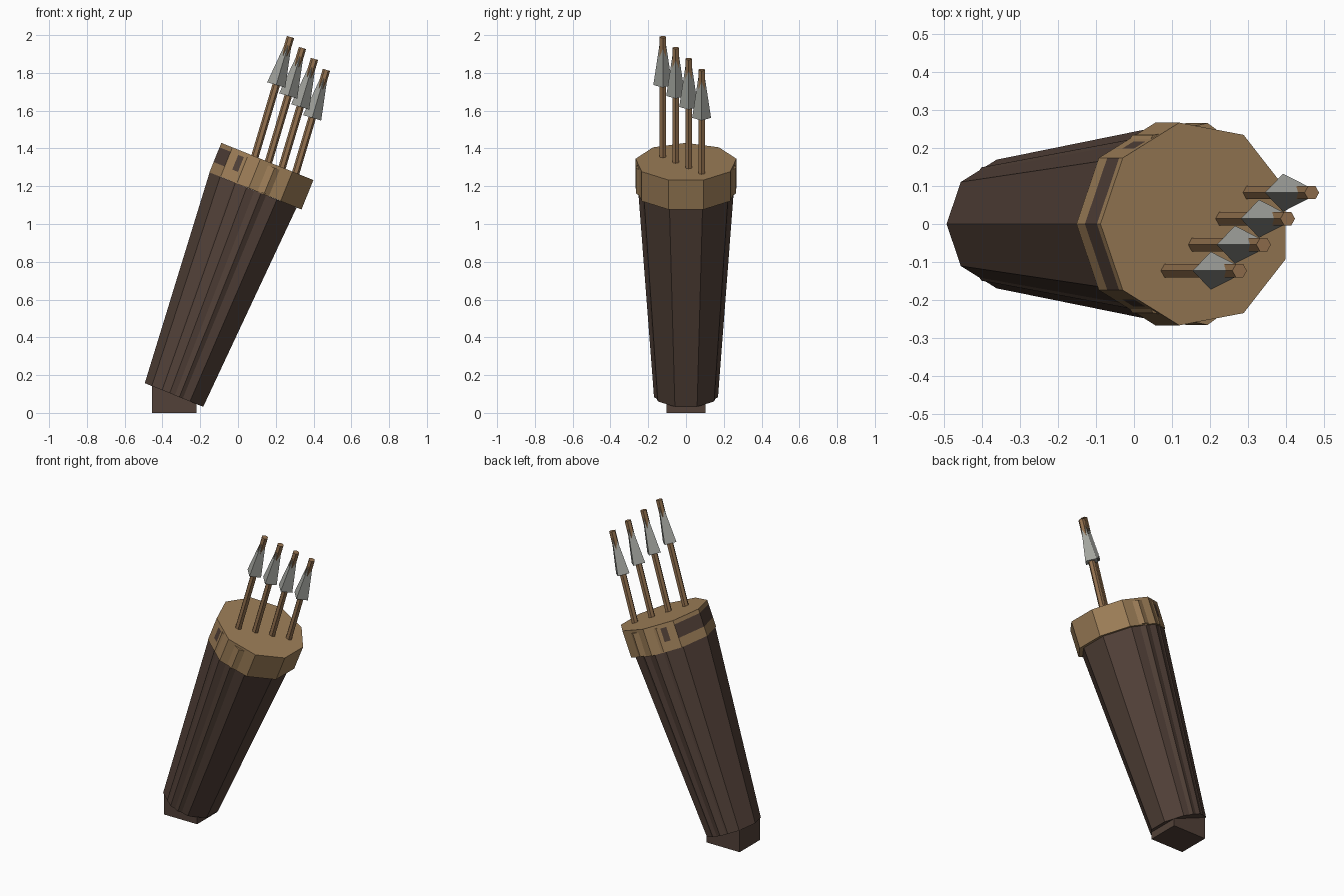
import bpy, bmesh, math
from mathutils import Vector, Matrix

if "Cube" in bpy.data.objects:
    bpy.data.objects.remove(bpy.data.objects["Cube"])


def material(name, rgb):
    m = bpy.data.materials.new(name)
    m.use_nodes = True
    m.diffuse_color = (*rgb, 1)
    bsdf = next(n for n in m.node_tree.nodes if n.type == 'BSDF_PRINCIPLED')
    bsdf.inputs["Base Color"].default_value = (*rgb, 1)
    return m


LEATHER = material("dark leather", (0.085, 0.053, 0.040))
TAN = material("tan trim", (0.34, 0.21, 0.098))
WOOD = material("shaft wood", (0.30, 0.17, 0.08))
STEEL = material("grey steel", (0.36, 0.37, 0.34))

TILT = math.radians(22)


def polygon(sides, phase=0.0, squash=1.0):
    """Unit polygon as a list of flat points."""
    return [Vector((squash * math.cos(phase + 2 * math.pi * i / sides),
                    math.sin(phase + 2 * math.pi * i / sides), 0))
            for i in range(sides)]


def loft(name, outline, levels, tilt, mats, rule=None):
    """Skin an outline through (centre, radius) levels, all tilted about y."""
    bm = bmesh.new()
    rot = Matrix.Rotation(tilt, 3, 'Y')
    rings = [[bm.verts.new(Vector(c) + rot @ (p * r)) for p in outline]
             for c, r in levels]
    n = len(outline)
    for k in range(len(rings) - 1):
        for i in range(n):
            j = (i + 1) % n
            f = bm.faces.new((rings[k][i], rings[k][j], rings[k + 1][j], rings[k + 1][i]))
            if rule and rule(k, (outline[i] + outline[j]) / 2):
                f.material_index = 1
    bm.faces.new(rings[0][::-1])
    bm.faces.new(rings[-1])
    bmesh.ops.recalc_face_normals(bm, faces=bm.faces)
    mesh = bpy.data.meshes.new(name)
    bm.to_mesh(mesh)
    bm.free()
    for m in mats:
        mesh.materials.append(m)
    ob = bpy.data.objects.new(name, mesh)
    bpy.context.collection.objects.link(ob)
    return ob


# Nine-sided shell and a narrower reversed one that forms the side seams
shell = polygon(9, math.pi)
seam = polygon(9, 0, 0.85)

# Tapered leather body
body_levels = [((-0.334, 0.093, 0), 0.172), ((0.087, 1.177, 0), 0.256)]
body_levels = [((c[0], 0, c[1]), r) for c, r in body_levels]
loft("quiver_body", shell, body_levels, TILT, [LEATHER])
loft("quiver_side_seams", seam, body_levels, TILT, [LEATHER])

# Rim, with open slots showing leather on the rear side
low, high = Vector((0.100, 0, 1.172)), Vector((0.163, 0, 1.328))
rim_outline = []
for i, p in enumerate(shell):
    q = shell[(i + 1) % 9]
    rim_outline.append(p)
    cuts = {1: (0.27, 0.47), 7: (0.53, 0.73)}.get(i, ())
    rim_outline += [p.lerp(q, t) for t in cuts]


def slot(level, mid):
    wide = mid.x < -0.8
    narrow = -0.62 < mid.x < -0.48
    return level == 1 and (wide or narrow)


loft("quiver_rim", rim_outline, [(low.lerp(high, t), 0.271) for t in (0, 0.35, 0.85, 1)],
     TILT, [TAN, LEATHER], slot)
loft("rim_side_seams", seam, [(low.lerp(high, t), 0.270) for t in (0.03, 0.9)], TILT, [TAN])

# Foot block
bpy.ops.mesh.primitive_cube_add(size=1, location=(-0.337, 0, 0.075))
foot = bpy.context.object
foot.name = "foot_block"
foot.scale = (0.235, 0.206, 0.15)
foot.data.materials.append(LEATHER)

# Four arrows pointing up out of the rim
LEAN = math.radians(16.6)
axis = Vector((math.sin(LEAN), 0, math.cos(LEAN)))
for i in range(4):
    tip = Vector((0.278 + 0.0634 * i, -0.123 + 0.0685 * i, 1.990 - 0.058 * i))
    loft(f"arrow_shaft_{i + 1}", polygon(6), [(tip - axis * 0.70, 0.02), (tip, 0.02)],
         LEAN, [WOOD])
    loft(f"arrow_head_{i + 1}", polygon(4),
         [(tip - axis * 0.265, 0.05), (tip - axis * 0.005, 0.012)], LEAN, [STEEL])
